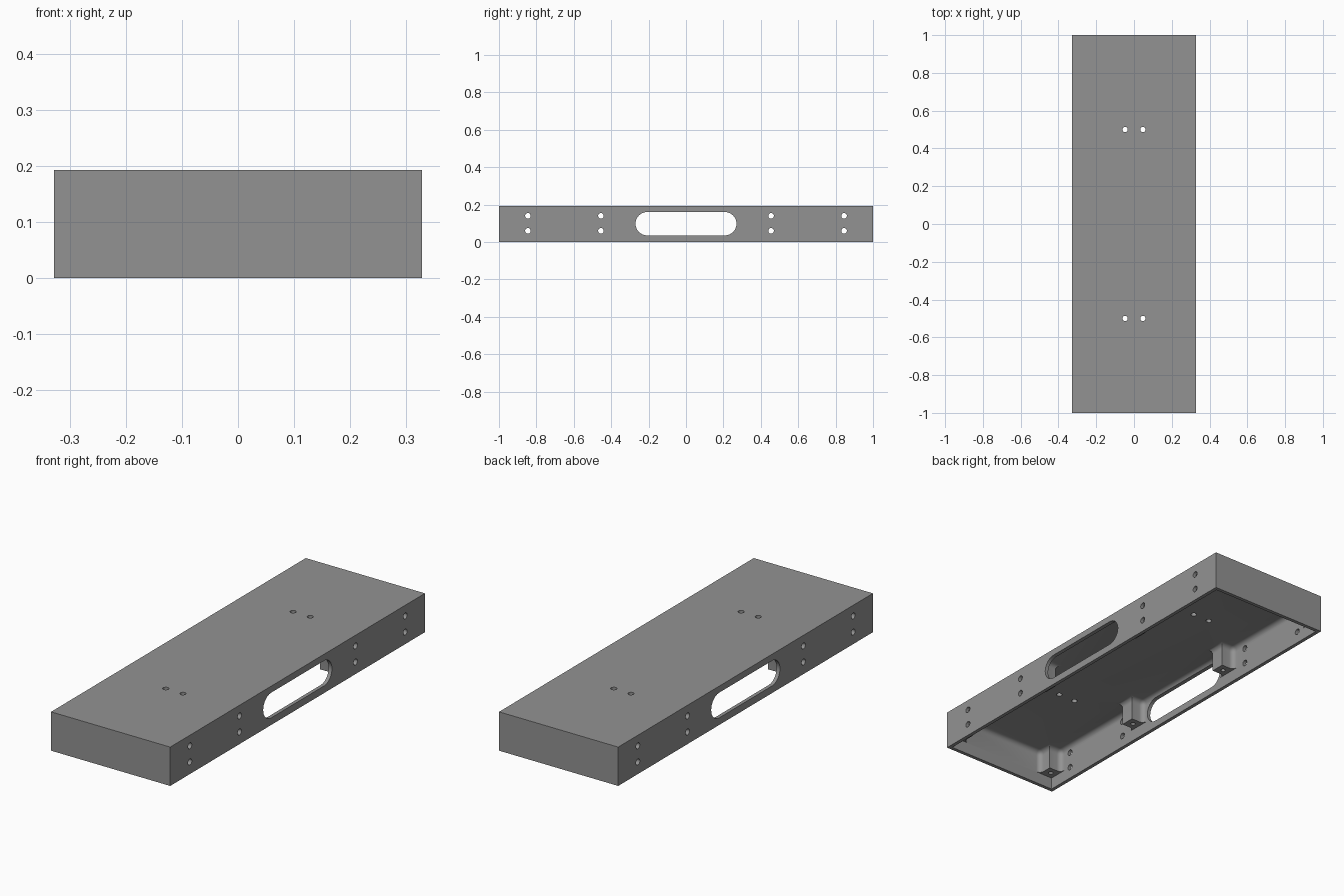
import bpy, bmesh, math
from mathutils import Matrix

if "Cube" in bpy.data.objects:
    bpy.data.objects.remove(bpy.data.objects["Cube"])

W, L, H = 0.655, 2.0, 0.193      # outer size
T = 0.018                        # wall thickness
BOSS, BOSS_Z = 0.07, 0.06        # screw boss side and underside height
MID_Y = 0.335                    # middle boss position
FILLET = 0.025

grey = bpy.data.materials.new("grey plastic")
grey.diffuse_color = (0.29, 0.29, 0.29, 1)
grey.use_nodes = True
grey.node_tree.nodes["Principled BSDF"].inputs["Base Color"].default_value = grey.diffuse_color


def make(name, bm):
    bmesh.ops.recalc_face_normals(bm, faces=bm.faces)
    mesh = bpy.data.meshes.new(name)
    bm.to_mesh(mesh)
    bm.free()
    ob = bpy.data.objects.new(name, mesh)
    bpy.context.collection.objects.link(ob)
    mesh.materials.append(grey)
    return ob


def add_box(bm, size, loc):
    m = Matrix.Translation(loc) @ Matrix.Diagonal((*size, 1))
    bmesh.ops.create_cube(bm, size=1, matrix=m)


def add_rod(bm, r, depth, loc, axis="Z"):
    m = Matrix.Translation(loc)
    if axis == "X":
        m = m @ Matrix.Rotation(math.pi / 2, 4, "Y")
    bmesh.ops.create_cone(bm, cap_ends=True, segments=24, radius1=r, radius2=r,
                          depth=depth, matrix=m)


def extrude_outline(bm, points, vec):
    face = bm.faces.new([bm.verts.new(p) for p in points])
    ext = bmesh.ops.extrude_face_region(bm, geom=[face])
    bmesh.ops.translate(bm, vec=vec, verts=[g for g in ext["geom"]
                                            if isinstance(g, bmesh.types.BMVert)])


def cut(target, cutter):
    mod = target.modifiers.new("cut", "BOOLEAN")
    mod.object, mod.operation, mod.solver = cutter, "DIFFERENCE", "EXACT"
    bpy.context.view_layer.objects.active = target
    bpy.ops.object.modifier_apply(modifier=mod.name)
    bpy.data.objects.remove(cutter)


# outer case
bm = bmesh.new()
add_box(bm, (W, L, H), (0, 0, H / 2))
case = make("case_shell", bm)

# upper cavity: outline notched around eight bosses, with filleted roof and walls
ix, iy = W / 2 - T, L / 2 - T
bx, by = ix - BOSS, iy - BOSS
m0, m1 = MID_Y - BOSS / 2, MID_Y + BOSS / 2
quarter = [(ix, 0), (ix, m0), (bx, m0), (bx, m1), (ix, m1), (ix, by), (bx, by), (bx, iy)]
right = [(x, -y) for x, y in reversed(quarter[1:])] + quarter[1:]
outline = right + [(-x, -y) for x, y in right]
bm = bmesh.new()
extrude_outline(bm, [(x, y, BOSS_Z - 0.002) for x, y in outline], (0, 0, H - T - BOSS_Z + 0.002))
bmesh.ops.recalc_face_normals(bm, faces=bm.faces)
rounded = []
for e in bm.edges:
    a, b = e.verts
    top = min(a.co.z, b.co.z) > H - T - 0.001
    upright = abs(a.co.z - b.co.z) > 0.01
    if top or (upright and e.is_convex):
        rounded.append(e)
bmesh.ops.bevel(bm, geom=rounded, offset=FILLET, segments=5, profile=0.5,
                affect="EDGES", clamp_overlap=True)
cut(case, make("upper_cavity", bm))

# lower cavity: plain rectangle below the bosses
bm = bmesh.new()
add_box(bm, (2 * ix, 2 * iy, BOSS_Z + 0.1), (0, 0, BOSS_Z / 2 - 0.05))
cut(case, make("lower_cavity", bm))

# long rounded hand slots through both sides
sy, sr, sz = 0.27, 0.0625, 0.098
slot = []
for s in (1, -1):
    for i in range(17):
        a = math.pi * (i / 16 - 0.5)
        slot.append((-1, s * (sy - sr + sr * math.cos(a)), sz + s * sr * math.sin(a)))
bm = bmesh.new()
extrude_outline(bm, slot, (2, 0, 0))
cut(case, make("slot_cutter", bm))

# screw holes in the sides, roof and bosses
bm = bmesh.new()
for s in (1, -1):
    for y in (0.455, 0.845):
        for z in (0.06, 0.14):
            add_rod(bm, 0.015, 2, (0, s * y, z), "X")
    for x in (-0.047, 0.047):
        add_rod(bm, 0.014, 0.2, (x, s * 0.5, H))
    for t in (1, -1):
        for y in (MID_Y, iy - BOSS / 2):
            add_rod(bm, 0.011, 0.16, (t * (ix - BOSS / 2), s * y, BOSS_Z))
cut(case, make("hole_cutter", bm))

# smooth fillets, crisp edges
bpy.ops.object.select_all(action="DESELECT")
case.select_set(True)
bpy.context.view_layer.objects.active = case
bpy.ops.object.shade_smooth_by_angle(angle=math.radians(30))
